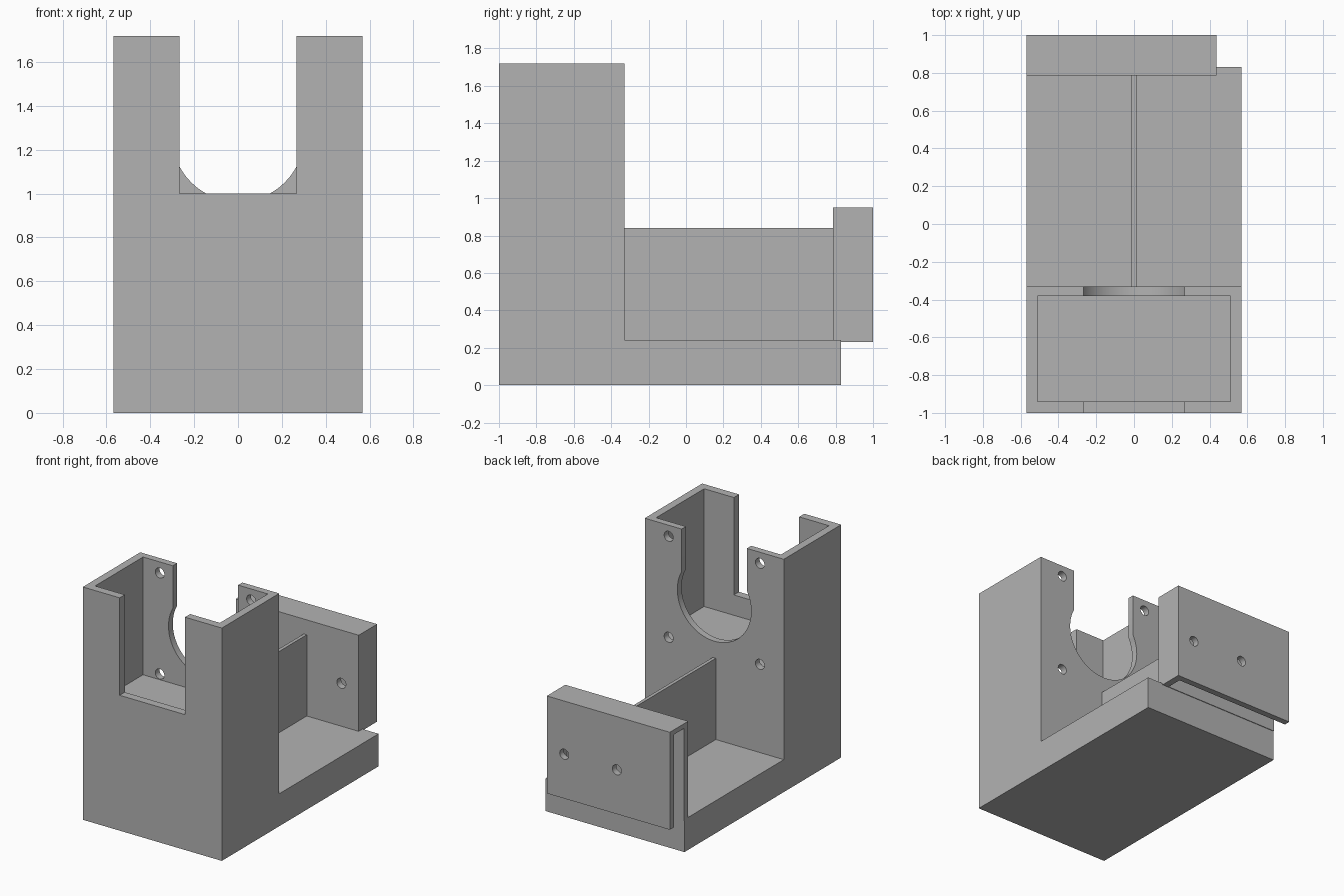
import bpy
import bmesh
from math import pi
from mathutils import Matrix, Vector

if "Cube" in bpy.data.objects:
    bpy.data.objects.remove(bpy.data.objects["Cube"], do_unlink=True)

grey = bpy.data.materials.new("plain_grey")
grey.use_nodes = True
COLOUR = (0.45, 0.45, 0.45, 1)
grey.diffuse_color = COLOUR
grey.node_tree.nodes["Principled BSDF"].inputs["Base Color"].default_value = COLOUR


def add_object(name, bm):
    mesh = bpy.data.meshes.new(name)
    bm.to_mesh(mesh)
    bm.free()
    mesh.materials.append(grey)
    obj = bpy.data.objects.new(name, mesh)
    bpy.context.collection.objects.link(obj)
    return obj


def box(name, x, y, z):
    """Box from (min, max) ranges."""
    bm = bmesh.new()
    size = Vector((x[1] - x[0], y[1] - y[0], z[1] - z[0]))
    centre = Vector((sum(x), sum(y), sum(z))) / 2
    bmesh.ops.create_cube(bm, size=1, matrix=Matrix.Translation(centre) @ Matrix.Diagonal(size).to_4x4())
    return add_object(name, bm)


def bore(x, z, radius, y, sides=32):
    """Cylinder cutter running along y."""
    bm = bmesh.new()
    place = Matrix.Translation((x, sum(y) / 2, z)) @ Matrix.Rotation(pi / 2, 4, "X")
    bmesh.ops.create_cone(bm, cap_ends=True, segments=sides, radius1=radius, radius2=radius,
                          depth=y[1] - y[0], matrix=place)
    return add_object("bore_cutter", bm)


def cut(target, cutters):
    """Subtract each cutter, then delete it."""
    bpy.context.view_layer.objects.active = target
    for cutter in cutters:
        cutter.hide_render = True
        mod = target.modifiers.new("cut", "BOOLEAN")
        mod.operation = "DIFFERENCE"
        mod.solver = "EXACT"
        mod.object = cutter
        bpy.ops.object.modifier_apply(modifier=mod.name)
        bpy.data.objects.remove(cutter, do_unlink=True)


def smooth(obj):
    bpy.ops.object.select_all(action="DESELECT")
    obj.select_set(True)
    bpy.context.view_layer.objects.active = obj
    bpy.ops.object.shade_smooth_by_angle(angle=pi / 6)


HALF = 0.568        # half width of the body
SLOT = 0.267        # half width of the front and back slots
AXIS_Z = 1.265      # height of the large round opening
SCREW = 0.373       # screw offset from the opening's centre
BACK_WALL = (-0.45, -0.25)

# Tall open-topped housing: pocket, front slot, keyhole opening and screw holes
housing = box("motor_housing", (-HALF, HALF), (-1, -0.33), (0, 1.72))
cutters = [
    box("pocket_cutter", (-0.51, 0.51), (-0.94, -0.38), (0.85, 2)),
    box("front_slot_cutter", (-SLOT, SLOT), (-1.1, -0.9), (1.0, 2)),
    box("back_slot_cutter", (-SLOT, SLOT), BACK_WALL, (AXIS_Z, 2)),
    bore(0, AXIS_Z, 0.302, BACK_WALL, 64),
]
for sx in (-1, 1):
    for sz in (-1, 1):
        cutters.append(bore(sx * SCREW, AXIS_Z + sz * SCREW, 0.037, BACK_WALL))
cut(housing, cutters)
smooth(housing)

# Base slab and thin central rib
box("base_slab", (-HALF, HALF), (-0.33, 0.83), (0, 0.24))
box("centre_rib", (-0.0125, 0.0125), (-0.33, 0.785), (0.24, 0.84))

# Hollow rear bracket, open below and on the right side
bracket = box("rear_bracket", (-HALF, 0.437), (0.785, 1), (0.23, 0.95))
cut(bracket, [
    box("bracket_pocket_cutter", (-0.7, 0.387), (0.835, 0.953), (0.1, 0.915)),
    bore(0.295, 0.557, 0.037, (0.7, 1.1)),
    bore(-0.135, 0.557, 0.037, (0.7, 1.1)),
])
smooth(bracket)
